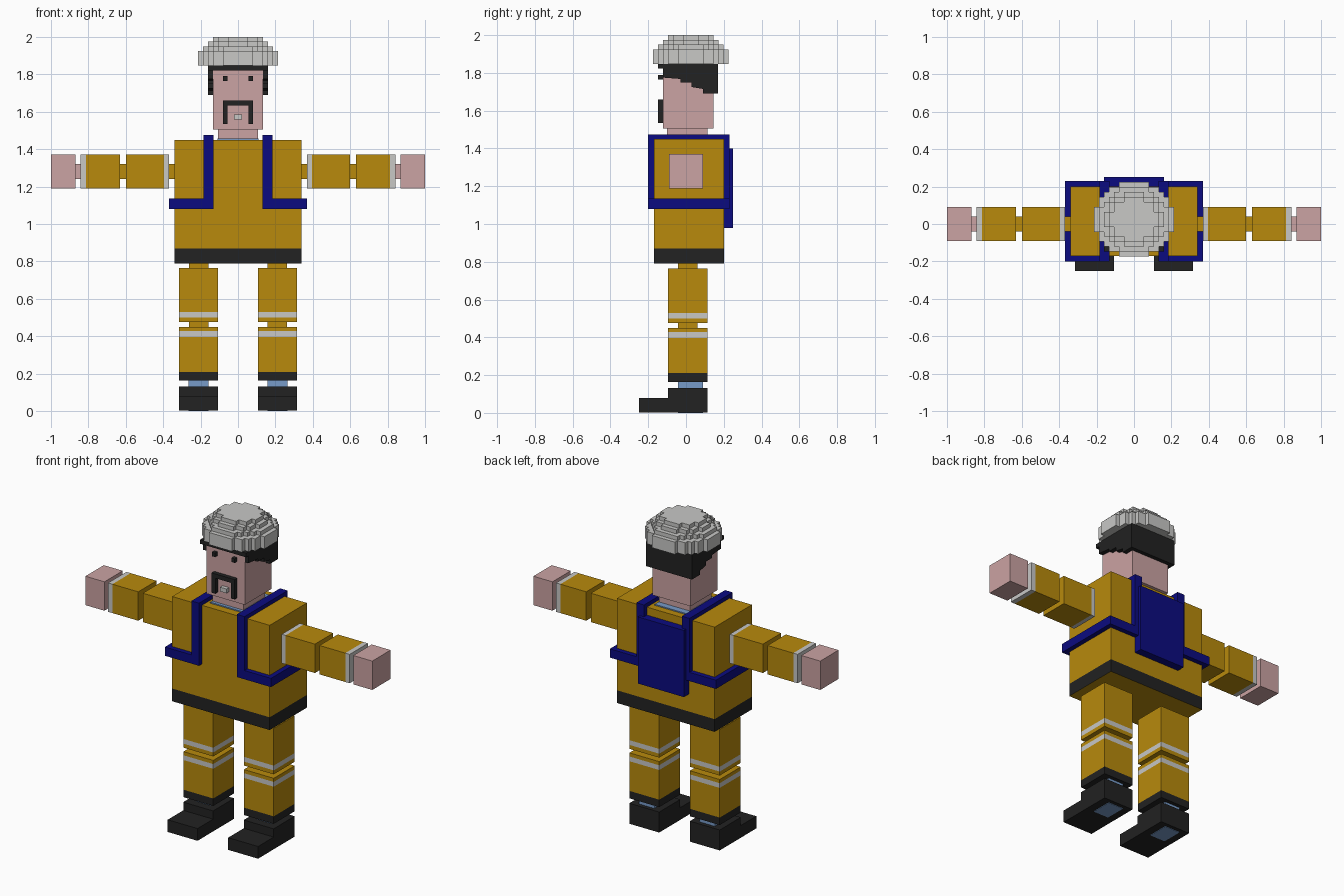
import bpy, math

if "Cube" in bpy.data.objects:
    bpy.data.objects.remove(bpy.data.objects["Cube"])


def material(name, r, g, b):
    def lin(c):
        c /= 255
        return c / 12.92 if c <= 0.04045 else ((c + 0.055) / 1.055) ** 2.4
    m = bpy.data.materials.new(name)
    m.diffuse_color = (lin(r), lin(g), lin(b), 1)
    m.use_nodes = True
    m.node_tree.nodes["Principled BSDF"].inputs["Base Color"].default_value = m.diffuse_color
    return m


YELLOW = material("ochre_cloth", 184, 138, 12)
BLACK = material("black", 34, 34, 34)
NAVY = material("navy", 11, 11, 128)
SKIN = material("skin", 203, 163, 163)
GREY = material("light_grey", 200, 200, 198)
BLUE = material("shirt_blue", 119, 155, 200)


def prism(name, outline, lo, hi, mat, axis=2):
    """Extrude a 2D outline along axis (0: outline is y,z; 2: outline is x,y)."""
    n = len(outline)
    place = (lambda p, h: (h, p[0], p[1])) if axis == 0 else (lambda p, h: (p[0], p[1], h))
    verts = [place(p, lo) for p in outline] + [place(p, hi) for p in outline]
    faces = [tuple(reversed(range(n))), tuple(range(n, 2 * n))]
    faces += [(i, (i + 1) % n, n + (i + 1) % n, n + i) for i in range(n)]
    mesh = bpy.data.meshes.new(name)
    mesh.from_pydata(verts, [], faces)
    mesh.materials.append(mat)
    ob = bpy.data.objects.new(name, mesh)
    bpy.context.collection.objects.link(ob)
    return ob


def box(name, x0, x1, y0, y1, z0, z1, mat):
    return prism(name, [(x0, y0), (x1, y0), (x1, y1), (x0, y1)], z0, z1, mat)


def pair(name, x0, x1, y0, y1, z0, z1, mat):
    """The same box on both sides of the body."""
    box(name + "_left", x0, x1, y0, y1, z0, z1, mat)
    box(name + "_right", -x1, -x0, y0, y1, z0, z1, mat)


# Jacket with a dark hem whose underside stays ochre
box("jacket", -0.34, 0.34, -0.17, 0.20, 0.87, 1.45, YELLOW)
hem = box("jacket_hem", -0.34, 0.34, -0.17, 0.20, 0.79, 0.87, BLACK)
hem.data.materials.append(YELLOW)
for f in hem.data.polygons:
    if abs(f.normal.z) > 0.5:
        f.material_index = 1
box("collar", -0.11, 0.11, -0.12, 0.155, 1.45, 1.457, BLUE)

# Backpack and its harness
box("backpack", -0.16, 0.16, 0.20, 0.25, 0.98, 1.40, NAVY)
pair("strap_front", 0.132, 0.185, -0.20, -0.17, 1.08, 1.475, NAVY)
pair("strap_top", 0.132, 0.185, -0.17, 0.20, 1.45, 1.475, NAVY)
pair("strap_back", 0.132, 0.185, 0.20, 0.23, 1.08, 1.475, NAVY)
pair("waist_strap_front", 0.185, 0.37, -0.20, -0.17, 1.08, 1.135, NAVY)
pair("waist_strap_side", 0.34, 0.37, -0.17, 0.20, 1.08, 1.135, NAVY)
pair("waist_strap_back", 0.185, 0.37, 0.20, 0.23, 1.08, 1.135, NAVY)

# Arms: name, inner x, outer x, half thickness, colour
for name, a, b, h, mat in [
        ("shoulder_joint", 0.34, 0.368, 0.04, YELLOW),
        ("upper_arm_stripe", 0.368, 0.395, 0.091, GREY),
        ("upper_arm", 0.395, 0.60, 0.091, YELLOW),
        ("elbow_joint", 0.60, 0.632, 0.04, YELLOW),
        ("forearm", 0.632, 0.812, 0.091, YELLOW),
        ("forearm_stripe", 0.812, 0.842, 0.091, GREY),
        ("wrist", 0.842, 0.868, 0.04, SKIN),
        ("hand", 0.868, 1.0, 0.091, SKIN)]:
    pair(name, a, b, -h, h, 1.28 - h, 1.28 + h, mat)

# Legs: name, bottom z, top z, half width, colour
for name, a, b, h, mat in [
        ("hip_joint", 0.765, 0.79, 0.052, YELLOW),
        ("thigh", 0.53, 0.765, 0.104, YELLOW),
        ("thigh_stripe", 0.50, 0.53, 0.104, GREY),
        ("lower_thigh", 0.475, 0.50, 0.104, YELLOW),
        ("knee_joint", 0.45, 0.475, 0.052, YELLOW),
        ("upper_shin", 0.427, 0.45, 0.104, YELLOW),
        ("shin_stripe", 0.397, 0.427, 0.104, GREY),
        ("shin", 0.21, 0.397, 0.104, YELLOW),
        ("trouser_cuff", 0.163, 0.21, 0.104, BLACK)]:
    pair(name, 0.211 - h, 0.211 + h, 0.01 - h, 0.01 + h, a, b, mat)
pair("ankle", 0.158, 0.264, -0.043, 0.09, 0.13, 0.163, BLUE)
pair("sole_patch", 0.158, 0.264, -0.043, 0.09, 0.0, 0.003, BLUE)

# Boots with a low toe
boot = [(-0.25, 0.003), (0.114, 0.003), (0.114, 0.132), (-0.095, 0.132),
        (-0.095, 0.08), (-0.25, 0.08)]
prism("boot_left", boot, 0.107, 0.315, BLACK, 0)
prism("boot_right", boot, -0.315, -0.107, BLACK, 0)

# Head and face
box("neck", -0.107, 0.107, -0.10, 0.115, 1.457, 1.505, SKIN)
box("head", -0.133, 0.133, -0.122, 0.145, 1.505, 1.85, SKIN)
pair("eye", 0.057, 0.08, -0.147, -0.122, 1.765, 1.79, BLACK)
box("moustache", -0.08, 0.08, -0.148, -0.122, 1.633, 1.66, BLACK)
pair("moustache_end", 0.055, 0.08, -0.148, -0.122, 1.535, 1.633, BLACK)
box("mouth", -0.022, 0.022, -0.147, -0.122, 1.558, 1.585, GREY)

# Hair: fringe, back and stepped sides
box("fringe", -0.16, 0.16, -0.148, -0.122, 1.822, 1.848, BLACK)
box("hair_back", -0.133, 0.133, 0.145, 0.17, 1.69, 1.848, BLACK)
side = [(-0.122, 1.848), (-0.122, 1.775), (-0.03, 1.768), (-0.03, 1.75),
        (0.03, 1.75), (0.03, 1.725), (0.09, 1.715), (0.09, 1.69),
        (0.17, 1.69), (0.17, 1.848)]
prism("hair_left", side, 0.133, 0.16, BLACK, 0)
prism("hair_right", side, -0.16, -0.133, BLACK, 0)

# Cap: stacked discs stepped on a small square grid
CELL = 0.0266


def stepped_disc(rx, ry):
    """Outline of an ellipse rounded to grid cells, rx and ry in cells."""
    rows = int(2 * ry)
    right = []
    for j in range(rows):
        y = -ry + j
        t = (y + 0.5) / ry
        w = max(2, round(rx * math.sqrt(1 - t * t) - 0.1)) * CELL
        right += [(w, y * CELL), (w, (y + 1) * CELL)]
    pts = right + [(-x, y) for x, y in reversed(right)]
    # drop points that do not turn the outline
    keep = []
    for i, p in enumerate(pts):
        a, b = pts[i - 1], pts[(i + 1) % len(pts)]
        cross = (p[0] - a[0]) * (b[1] - p[1]) - (p[1] - a[1]) * (b[0] - p[0])
        if p != a and (abs(cross) > 1e-9 or p == b):
            keep.append((p[0], p[1] + 0.025))
    return keep


for i, (rx, z0, z1) in enumerate([(8, 1.848, 1.925), (7, 1.925, 1.95),
                                  (6, 1.95, 1.975), (5, 1.975, 2.0)]):
    prism("cap_layer_%d" % (i + 1), stepped_disc(rx, rx - 0.5), z0, z1, GREY)
